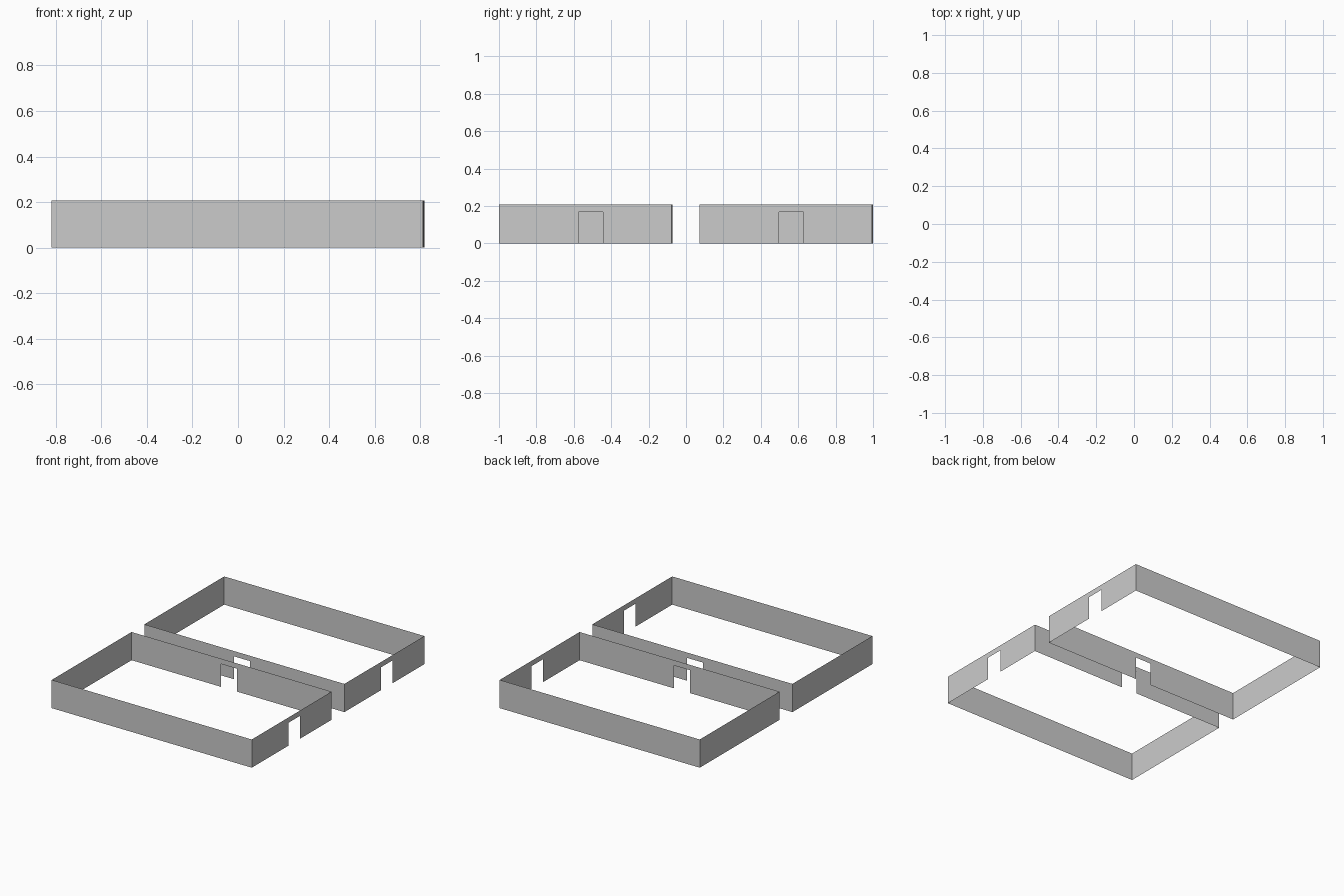
import bpy, bmesh
from mathutils import Vector, Matrix

if "Cube" in bpy.data.objects:
    bpy.data.objects.remove(bpy.data.objects["Cube"])

H, DOOR_H = 0.207, 0.168      # wall and doorway heights
HX, Y_IN, Y_OUT = 0.815, 0.074, 0.9975
TILT = Matrix.Rotation(-0.003, 4, 'Z')   # whole plan is turned very slightly


def wall(bm, a, b, door=None):
    """Thin wall panel from a to b; door = (start, end) distances along it."""
    a, b = Vector(a), Vector(b)
    length = (b - a).length
    d = (b - a) / length
    profile = [(0, 0), (length, 0), (length, H), (0, H)]
    if door:
        s, e = door
        profile[1:1] = [(s, 0), (s, DOOR_H), (e, DOOR_H), (e, 0)]
    verts = []
    for t, z in profile:
        p = a + d * t
        verts.append(bm.verts.new(TILT @ Vector((p.x, p.y, z))))
    bm.faces.new(verts)


def room(name, y0, y1, side_door, inner_is_back):
    bm = bmesh.new()
    inner_door = (HX - 0.085, HX + 0.045)
    flip = (HX - 0.045, HX + 0.085)
    # front, right, back, left walls, all facing outward
    wall(bm, (-HX, y0), (HX, y0), None if inner_is_back else inner_door)
    wall(bm, (HX, y0), (HX, y1), (side_door[0] - y0, side_door[1] - y0))
    wall(bm, (HX, y1), (-HX, y1), flip if inner_is_back else None)
    wall(bm, (-HX, y1), (-HX, y0))
    bmesh.ops.remove_doubles(bm, verts=bm.verts, dist=1e-4)
    mesh = bpy.data.meshes.new(name)
    bm.to_mesh(mesh)
    bm.free()
    bpy.context.collection.objects.link(bpy.data.objects.new(name, mesh))


# Two open rooms with facing inner doorways and one doorway on the right side
room("front_room_walls", -Y_OUT, -Y_IN, (-0.572, -0.441), True)
room("back_room_walls", Y_IN, Y_OUT, (0.499, 0.632), False)
